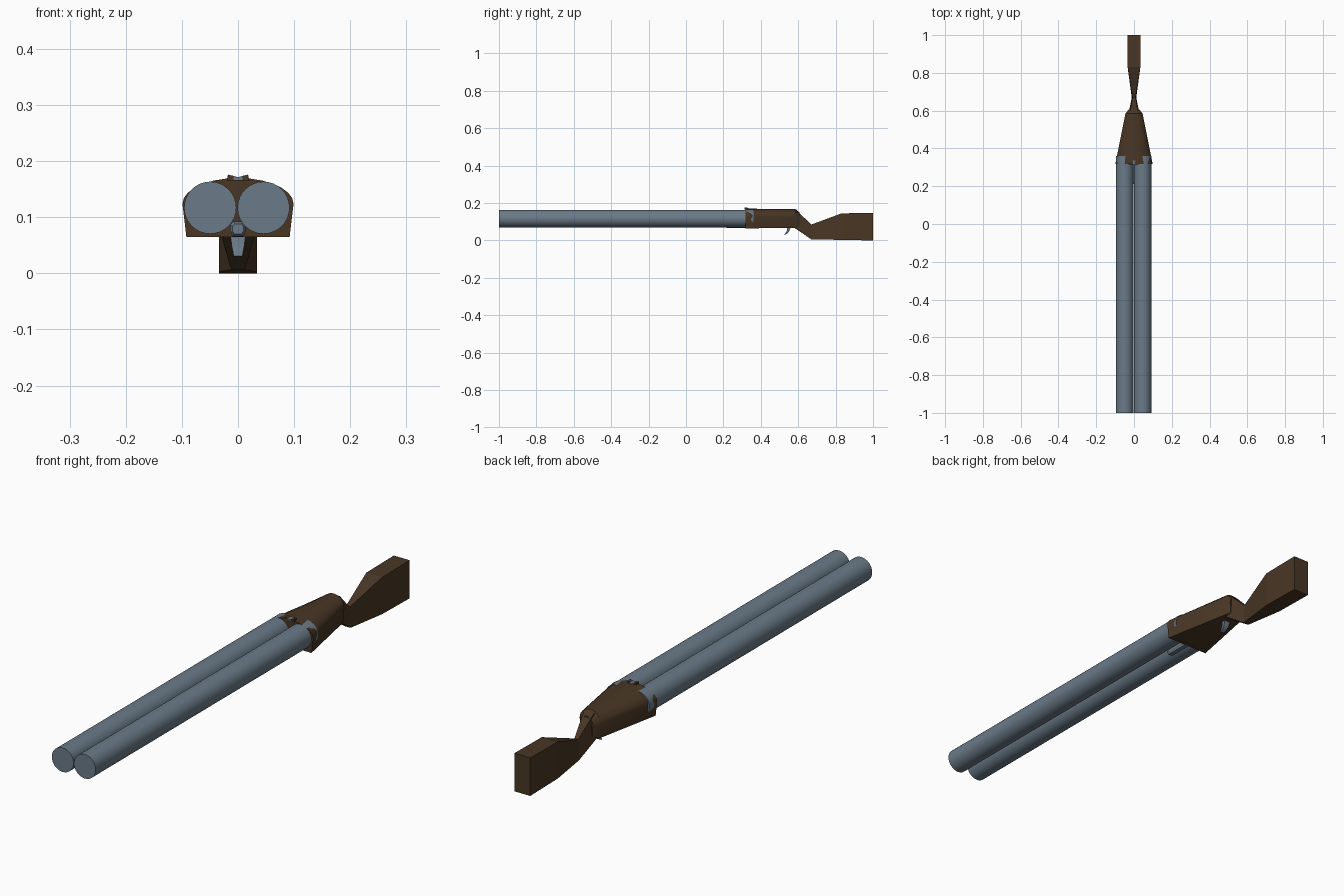
import bpy, bmesh, math
from mathutils import Matrix

if "Cube" in bpy.data.objects:
    bpy.data.objects.remove(bpy.data.objects["Cube"])


def material(name, rgb):
    m = bpy.data.materials.new(name)
    m.diffuse_color = (*rgb, 1)
    m.use_nodes = True
    m.node_tree.nodes["Principled BSDF"].inputs["Base Color"].default_value = m.diffuse_color
    return m


STEEL = material("blued steel", (0.145, 0.195, 0.245))
WOOD = material("dark walnut", (0.066, 0.037, 0.018))


def finish(name, bm, mat, smooth=None):
    bmesh.ops.recalc_face_normals(bm, faces=bm.faces)
    me = bpy.data.meshes.new(name)
    bm.to_mesh(me)
    bm.free()
    ob = bpy.data.objects.new(name, me)
    bpy.context.collection.objects.link(ob)
    me.materials.append(mat)
    if smooth:
        bpy.ops.object.select_all(action='DESELECT')
        ob.select_set(True)
        bpy.context.view_layer.objects.active = ob
        bpy.ops.object.shade_smooth_by_angle(angle=math.radians(smooth))
    return ob


def loft(name, rings, mat, smooth=None):
    """Skin equal-length closed rings and cap both ends."""
    bm = bmesh.new()
    rows = [[bm.verts.new(p) for p in r] for r in rings]
    n = len(rows[0])
    for a, b in zip(rows, rows[1:]):
        for i in range(n):
            j = (i + 1) % n
            bm.faces.new((a[i], a[j], b[j], b[i]))
    bm.faces.new(rows[0])
    bm.faces.new(rows[-1])
    return finish(name, bm, mat, smooth)


# Twin barrels
for side, x in (("left", -0.0495), ("right", 0.0455)):
    bm = bmesh.new()
    bmesh.ops.create_cone(bm, cap_ends=True, segments=32, radius1=0.0465, radius2=0.0465,
                          depth=1.36,
                          matrix=Matrix.Translation((x, -0.32, 0.117)) @ Matrix.Rotation(math.pi / 2, 4, 'X'))
    finish(side + "_barrel", bm, STEEL, 30)


# Receiver: flat bottom, flared sides, domed top, tapering to the rear
def dome(y, base, shoulder, z0, z1, z2, steps=14):
    pts = [(-base, y, z0), (base, y, z0)]
    for i in range(steps + 1):
        a = math.pi * i / steps
        pts.append((shoulder * math.cos(a), y, z1 + (z2 - z1) * math.sin(a)))
    return pts


loft("receiver", [
    dome(0.317, 0.092, 0.099, 0.065, 0.124, 0.170),
    dome(0.585, 0.040, 0.045, 0.066, 0.124, 0.168),
    dome(0.607, 0.024, 0.027, 0.075, 0.118, 0.150),
], WOOD, 30)


# Stock: thin wrist dropping from the receiver, then a widening butt
def box_ring(yt, zt, wt, yb, zb, wb):
    return [(-wb, yb, zb), (wb, yb, zb), (wt, yt, zt), (-wt, yt, zt)]


loft("stock", [
    box_ring(0.590, 0.162, 0.022, 0.578, 0.068, 0.030),
    box_ring(0.670, 0.085, 0.008, 0.670, 0.006, 0.012),
    box_ring(0.832, 0.145, 0.034, 0.832, 0.003, 0.034),
    box_ring(1.000, 0.147, 0.034, 1.000, 0.000, 0.034),
], WOOD)

# Rounded lug under the barrels
loft("under_lug", [
    [(x * k, y, 0.0785 + z * k) for x, z in
     ((-0.009, -0.0125), (0.009, -0.0125), (0.014, -0.004), (0.014, 0.008),
      (0.008, 0.014), (-0.008, 0.014), (-0.014, 0.008), (-0.014, -0.004))]
    for y, k in ((0.212, 0.7), (0.222, 1.0), (0.33, 1.0))
], STEEL)

# Curved trigger, hooked forward at the tip
loft("trigger", [
    [(-w, y0, z), (w, y0, z), (w, y1, z - 0.001), (-w, y1, z - 0.001)]
    for z, y0, y1, w in ((0.080, 0.540, 0.560, 0.013), (0.063, 0.541, 0.557, 0.013),
                         (0.048, 0.538, 0.551, 0.011), (0.038, 0.531, 0.542, 0.009),
                         (0.031, 0.524, 0.529, 0.008))
], STEEL)

# Notched rear sight on the receiver's front edge
profile = [(-0.020, 0.165), (0.020, 0.165), (0.018, 0.176), (0.009, 0.174),
           (0, 0.171), (-0.009, 0.174), (-0.018, 0.176)]
loft("rear_sight", [[(x, y, z) for x, z in profile] for y in (0.314, 0.330)], WOOD)
# Steel insert in the notch
loft("sight_insert", [
    [(-0.008, y, 0.166), (0.008, y, 0.166), (0.008, y, 0.1735), (0, y, 0.1715), (-0.008, y, 0.1735)]
    for y in (0.313, 0.335)
], STEEL)
